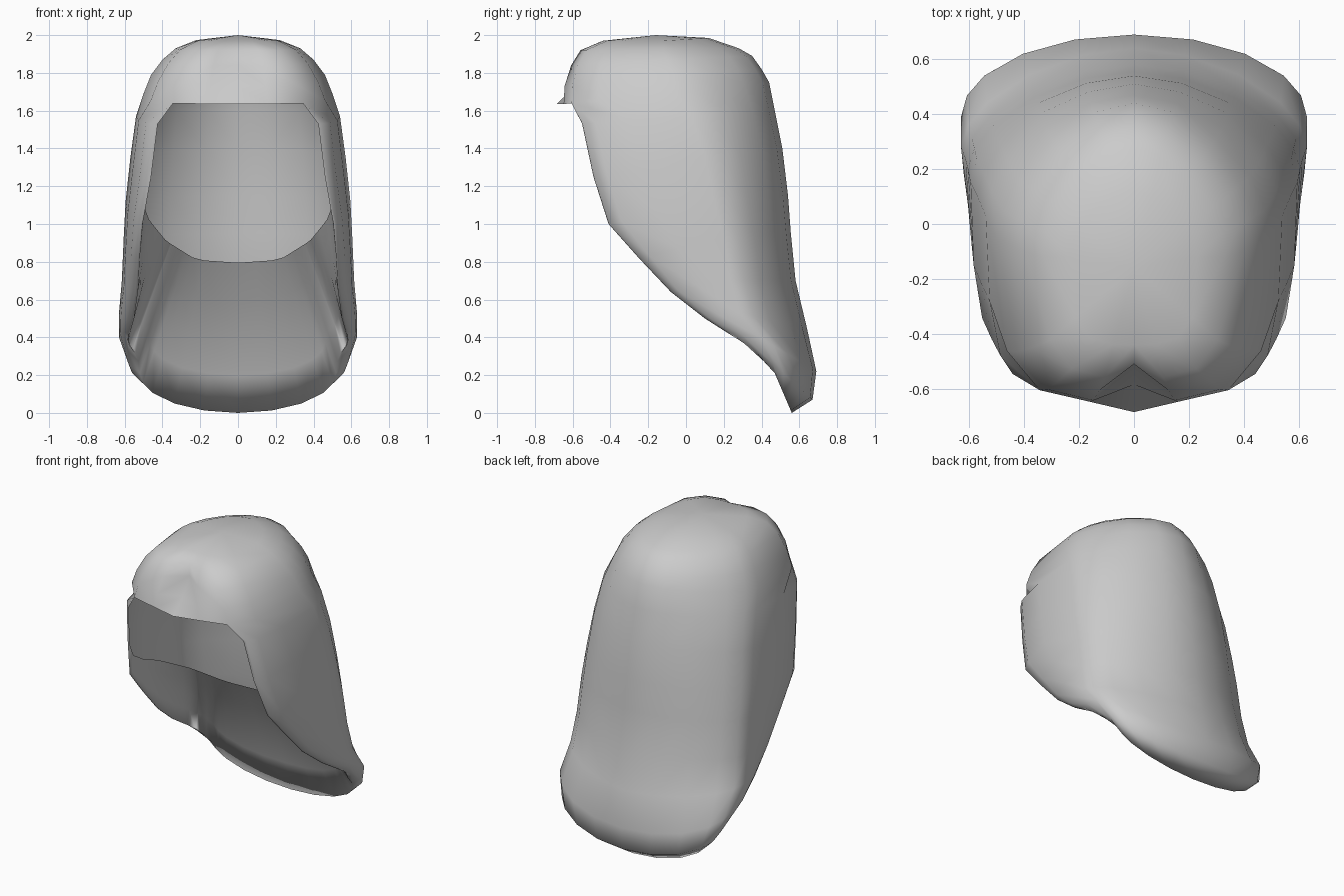
import bpy, bmesh
from math import sin, cos, radians
from mathutils import Vector

if "Cube" in bpy.data.objects:
    bpy.data.objects.remove(bpy.data.objects["Cube"])

# Half cross-sections, bottom to top:
# spine (y, z), widest point (x, y, z), front edge (x, y, z)
ROWS = [
    (.56, 0, .52, .47, .21, .57, .36, .33),
    (.67, .07, .58, .46, .26, .58, .29, .38),
    (.69, .22, .63, .39, .40, .57, .21, .43),
    (.64, .45, .63, .28, .53, .55, .10, .50),
    (.58, .70, .615, .24, .70, .53, -.08, .64),
    (.555, .95, .605, .20, .93, .52, -.25, .82),
    (.54, 1.15, .595, .15, 1.12, .505, -.41, 1.0),
    (.51, 1.40, .57, .10, 1.35, .46, -.49, 1.25),
    (.47, 1.60, .54, .03, 1.57, .425, -.55, 1.53),
    (.44, 1.75, .50, -.05, 1.69, 0, -.65, 1.635),
    (.40, 1.82, .46, -.07, 1.79, 0, -.645, 1.73),
    (.35, 1.89, .40, -.10, 1.87, 0, -.61, 1.84),
    (.28, 1.93, .33, -.12, 1.93, 0, -.56, 1.92),
    (.12, 1.985, .23, -.12, 1.97, 0, -.44, 1.97),
]
NOTCH = {9: -.035, 10: .06, 11: .10, 12: .05}   # centre tip and parting of the fringe
FRINGE = 9                      # first row that closes across the front


def pw(v, p):
    return v ** p if v > 1e-6 else 0.0


def section(i, row):
    ys, zs, w, yw, zw, rx, ry, rz = row
    pts = []
    p = 1.15 if i > 2 else 1.0
    for deg in (0, 20, 40, 60, 75, 90):      # back quarter: spine to widest point
        s, c = pw(sin(radians(deg)), p), pw(cos(radians(deg)), p)
        pts.append(Vector((w * s, yw + (ys - yw) * c, zw + (zs - zw) * c)))
    p = .54 if i >= FRINGE else .9
    for deg in (30, 60, 83, 90):             # front quarter: widest point to front edge
        s, c = pw(sin(radians(deg)), p), pw(cos(radians(deg)), p)
        pts.append(Vector((rx + (w - rx) * c, yw + (ry - yw) * s, zw + (rz - zw) * s)))
    pts[-1].y += NOTCH.get(i, 0)
    return pts


def fractions(pts):
    total = [0]
    for a, b in zip(pts, pts[1:]):
        total.append(total[-1] + (b - a).length)
    return [d / total[-1] for d in total]


def sample(pts, t):
    fr = fractions(pts)
    j = 0
    while j < len(pts) - 2 and t > fr[j + 1]:
        j += 1
    return pts[j].lerp(pts[j + 1], (t - fr[j]) / (fr[j + 1] - fr[j]))


bm = bmesh.new()

# Outer shell
grid = [[bm.verts.new(p) for p in section(i, r)] for i, r in enumerate(ROWS)]
for i, (a, b) in enumerate(zip(grid, grid[1:])):
    for k in range(len(a) - 1):
        if i == FRINGE - 1 and k >= len(a) - 3:
            bm.faces.new((a[k], a[k + 1], b[-3]))     # opening's upper corner
        else:
            bm.faces.new((a[k], a[k + 1], b[k + 1], b[k]))

# Crown
pole = bm.verts.new((0, -.16, 2.0))
for a, b in zip(grid[-1], grid[-1][1:]):
    bm.faces.new((a, b, pole))

# Hollow underside, from the bottom rim up to the lower edge of the opening
rim = grid[0] + [grid[i][-1] for i in range(1, 8)]
edge = [Vector(p) for p in ((0, .22, .795), (.22, .18, .81), (.38, .04, .91),
                            (.47, -.17, 1.02), (.50, -.38, 1.10), (.46, -.49, 1.25))]
rim_t = fractions([v.co for v in rim])
prev = rim
for t in (.25, .5, .75, 1):
    line = []
    for v, u in zip(rim, rim_t):
        if v is rim[-1]:
            line.append(v)
            continue
        p = v.co.lerp(sample(edge, u), t)
        p.y += .16 * t * (1 - t) * (1 - u)            # slight hollow
        line.append(bm.verts.new(p))
    for k in range(len(rim) - 1):
        f = [prev[k], prev[k + 1], line[k + 1], line[k]]
        bm.faces.new(list(dict.fromkeys(f)))
    prev = line

bmesh.ops.recalc_face_normals(bm, faces=bm.faces)
mesh = bpy.data.meshes.new("hair_shell")
bm.to_mesh(mesh)
bm.free()
hair = bpy.data.objects.new("hair_shell", mesh)
bpy.context.collection.objects.link(hair)
for f in mesh.polygons:
    f.use_smooth = True

# Left half
mirror = hair.modifiers.new("Mirror", 'MIRROR')
mirror.use_clip = True
mirror.merge_threshold = .002
